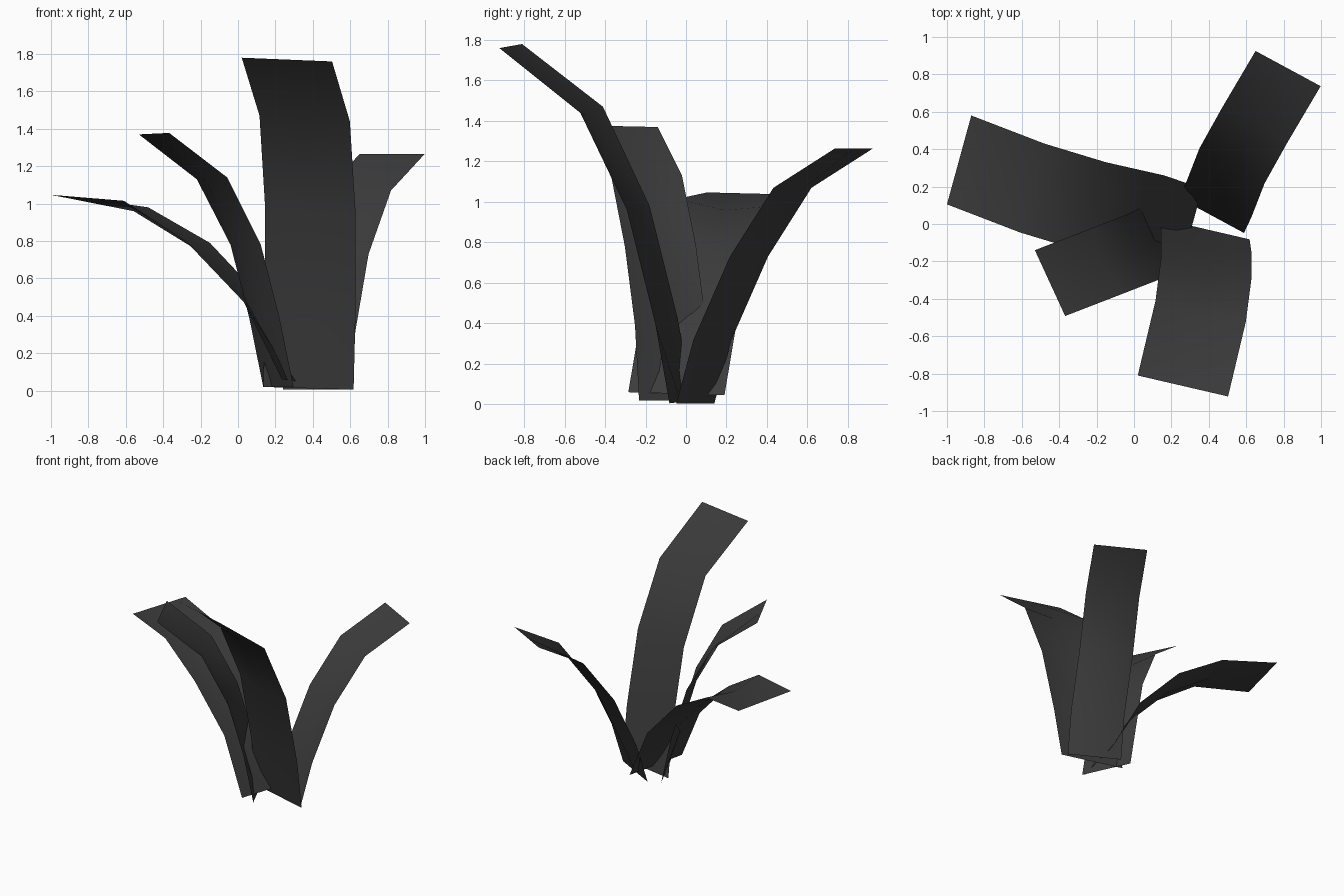
import bpy
import bmesh
from mathutils import Vector

cube = bpy.data.objects.get("Cube")
if cube:
    bpy.data.objects.remove(cube, do_unlink=True)

# Single dark grey leaf colour
leaf_grey = bpy.data.materials.new("dark_leaf_grey")
leaf_grey.use_nodes = True
colour = (0.045, 0.045, 0.045, 1)
leaf_grey.diffuse_color = colour
bsdf = leaf_grey.node_tree.nodes["Principled BSDF"]
bsdf.inputs["Base Color"].default_value = colour
bsdf.inputs["Roughness"].default_value = 0.9

SAG = 0.04  # depth of the trough along the middle of each leaf


def leaf(name, edge, across, tilts):
    """Thin bent strip: one long edge from base to tip, swept across its width.
    tilts is the height change over the width at each ring."""
    bm = bmesh.new()
    points = [Vector(p) for p in edge]
    last = len(points) - 1
    rings = []
    for i, a in enumerate(points):
        width = Vector((across[0], across[1], tilts[i]))
        mid = a + width / 2
        # Middle sinks towards the underside, except at base and tip
        if 0 < i < last:
            under = width.cross(points[i + 1] - points[i - 1]).normalized()
            mid += under * (-SAG if under.z > 0 else SAG)
        rings.append([bm.verts.new(p) for p in (a, mid, a + width)])
    for low, high in zip(rings, rings[1:]):
        for j in range(2):
            face = bm.faces.new((low[j], low[j + 1], high[j + 1], high[j]))
            face.smooth = True
    # Upper side faces outwards
    bm.normal_update()
    if sum(f.normal.z for f in bm.faces) < 0:
        bmesh.ops.reverse_faces(bm, faces=bm.faces[:])
    mesh = bpy.data.meshes.new(name)
    bm.to_mesh(mesh)
    bm.free()
    mesh.materials.append(leaf_grey)
    bpy.context.collection.objects.link(bpy.data.objects.new(name, mesh))


# Tall leaf arching forward
leaf("tall_front_leaf",
     [(.135, .03, .02), (.145, -.04, .42), (.145, -.18, .98),
      (.115, -.41, 1.47), (.02, -.81, 1.78)],
     (.483, -.112), [-.015, -.02, -.02, -.03, -.02])

# Leaf arching to the back left
leaf("back_left_leaf",
     [(.24, .14, .005), (.28, .225, .32), (.35, .405, .73),
      (.47, .62, 1.07), (.65, .925, 1.265)],
     (.348, -.188), [0, 0, 0, 0, 0])

# Low wide leaf arching to the right
leaf("low_right_leaf",
     [(.365, .19, .045), (.16, .26, .46), (-.15, .33, .79),
      (-.48, .43, .98), (-.87, .58, 1.035)],
     (-.13, -.475), [.015, .015, .01, .035, .012])

# Narrower leaf arching to the front right
leaf("front_right_leaf",
     [(.135, .12, .02), (.06, .10, .39), (-.04, .05, .78),
      (-.22, -.02, 1.13), (-.53, -.14, 1.37)],
     (.162, -.352), [0, 0, 0, .01, .008])
